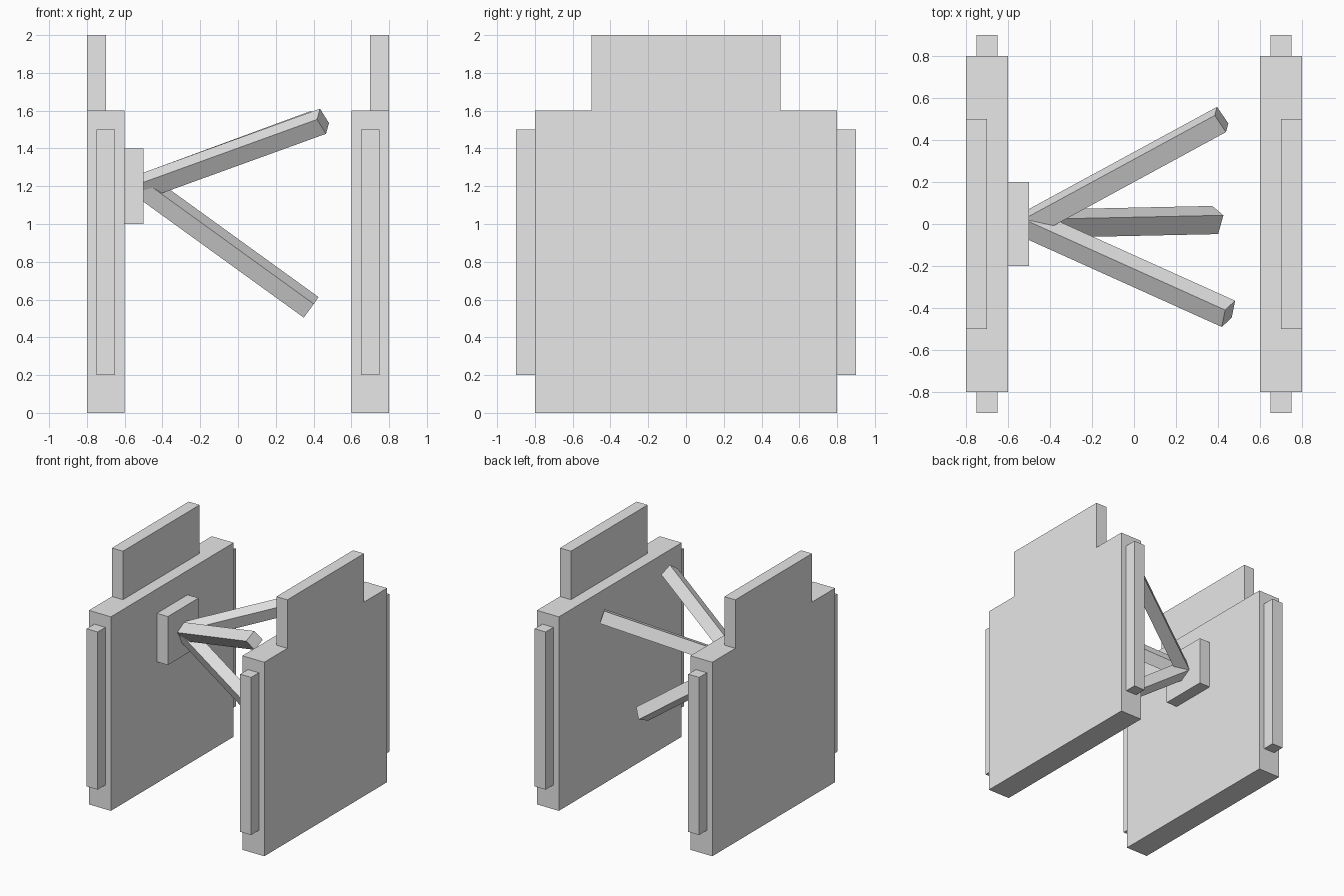
import bpy
from mathutils import Vector, Matrix

if "Cube" in bpy.data.objects:
    bpy.data.objects.remove(bpy.data.objects["Cube"])

grey = bpy.data.materials.new("light grey")
grey.diffuse_color = (0.8, 0.8, 0.8, 1)
grey.use_nodes = True
grey.node_tree.nodes["Principled BSDF"].inputs["Base Color"].default_value = grey.diffuse_color


def box(name, lo, hi):
    """Axis-aligned box between two corners."""
    lo, hi = Vector(lo), Vector(hi)
    bpy.ops.mesh.primitive_cube_add(size=1)
    ob = bpy.context.object
    ob.name = name
    size = hi - lo
    ob.data.transform(Matrix.Translation((lo + hi) / 2) @ Matrix.Diagonal((*size, 1)))
    ob.data.materials.append(grey)
    return ob


def arm(name, start, end, side, width=0.1):
    """Square bar from start to end, rolled so one face looks along side."""
    start, end = Vector(start), Vector(end)
    axis = (end - start).normalized()
    u = Vector(side)
    u = (u - axis * u.dot(axis)).normalized()
    v = axis.cross(u)
    ob = box(name, (0, -width / 2, -width / 2), ((end - start).length, width / 2, width / 2))
    rot = Matrix((axis, u, v)).transposed().to_4x4()
    ob.data.transform(Matrix.Translation(start) @ rot)
    return ob


# Mirrored side walls with upper tabs and edge strips
for s, label in ((-1, "left"), (1, "right")):
    def span(a, b):
        return sorted((s * a, s * b))
    x0, x1 = span(0.6, 0.8)
    box(label + "_wall", (x0, -0.8, 0), (x1, 0.8, 1.6))
    x0, x1 = span(0.7, 0.8)
    box(label + "_top_tab", (x0, -0.5, 1.6), (x1, 0.5, 2.0))
    x0, x1 = span(0.65, 0.75)
    box(label + "_front_strip", (x0, -0.9, 0.2), (x1, -0.8, 1.5))
    box(label + "_back_strip", (x0, 0.8, 0.2), (x1, 0.9, 1.5))

# Mounting plate on the left wall
box("mounting_plate", (-0.6, -0.2, 1.0), (-0.5, 0.2, 1.4))

# Three arms spreading from the plate
hub = (-0.5, 0, 1.2)
arm("front_arm", hub, (0.45, -0.428, 1.544), (-0.047, -0.043, 0.074))
arm("back_arm", hub, (0.417, 0.498, 1.538), (-0.054, 0.081, 0.03))
arm("lower_arm", hub, (0.387, 0.019, 0.559), (-0.022, -0.086, -0.037))
